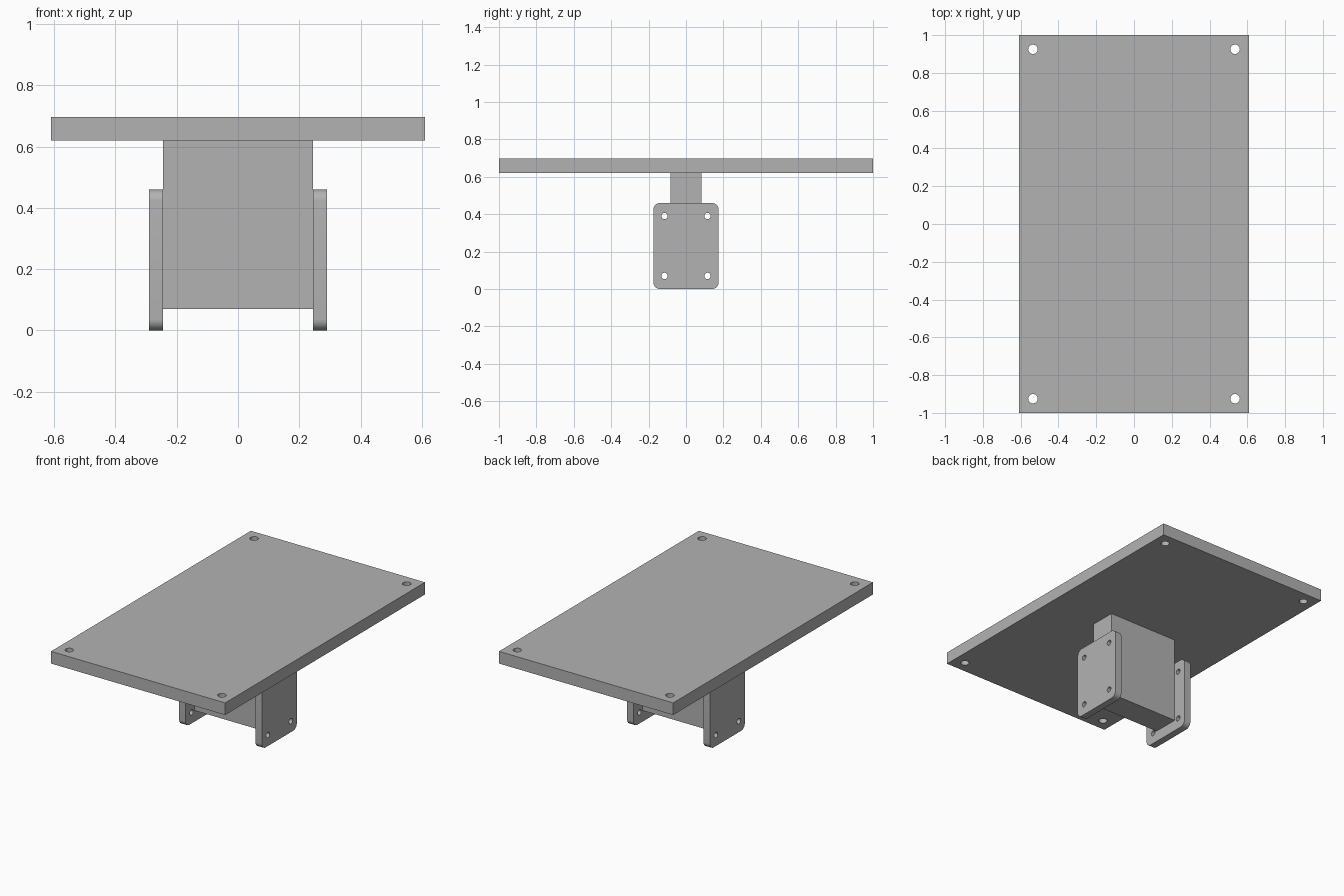
import bpy
import bmesh
from math import cos, sin, pi
from mathutils import Matrix, Vector

cube = bpy.data.objects.get("Cube")
if cube:
    bpy.data.objects.remove(cube, do_unlink=True)

GREY = (0.45, 0.45, 0.45, 1)
grey = bpy.data.materials.new("plain grey")
grey.use_nodes = True
grey.diffuse_color = GREY
grey.node_tree.nodes["Principled BSDF"].inputs["Base Color"].default_value = GREY


def arc(cx, cy, radius, start, end, steps):
    """Points along an arc, both ends included."""
    angles = [start + (end - start) * i / steps for i in range(steps + 1)]
    return [(cx + radius * cos(a), cy + radius * sin(a)) for a in angles]


def rectangle(half_u, half_v, radius=0):
    """Centred rectangle outline with optional rounded corners."""
    points = []
    for i, (su, sv) in enumerate([(1, 1), (-1, 1), (-1, -1), (1, -1)]):
        cu, cv = su * (half_u - radius), sv * (half_v - radius)
        if radius:
            points += arc(cu, cv, radius, i * pi / 2, (i + 1) * pi / 2, 8)
        else:
            points.append((cu, cv))
    return points


def drilled_plate(name, outline, hole_u, hole_v, hole_radius, thickness, matrix):
    """Flat plate with a round hole near each corner."""
    loops = [outline]
    for su in (-1, 1):
        for sv in (-1, 1):
            loops.append(arc(su * hole_u, sv * hole_v, hole_radius, 0, 2 * pi, 32)[:-1])
    bm = bmesh.new()
    for loop in loops:
        verts = [bm.verts.new((u, v, 0)) for u, v in loop]
        for a, b in zip(verts, verts[1:] + verts[:1]):
            bm.edges.new((a, b))
    bmesh.ops.triangle_fill(bm, use_beauty=True, edges=bm.edges[:], normal=Vector((0, 0, 1)))
    bmesh.ops.recalc_face_normals(bm, faces=bm.faces[:])
    mesh = bpy.data.meshes.new(name)
    bm.to_mesh(mesh)
    bm.free()
    obj = bpy.data.objects.new(name, mesh)
    bpy.context.collection.objects.link(obj)
    obj.matrix_world = matrix
    mesh.materials.append(grey)
    solid = obj.modifiers.new("thickness", 'SOLIDIFY')
    solid.thickness = thickness
    solid.offset = 0
    # Bake the thickness, then smooth the holes and rounded corners
    bpy.ops.object.select_all(action='DESELECT')
    obj.select_set(True)
    bpy.context.view_layer.objects.active = obj
    bpy.ops.object.modifier_apply(modifier=solid.name)
    bpy.ops.object.shade_smooth_by_angle(angle=pi / 6)
    return obj


# Large mounting plate on top
drilled_plate("top_plate", rectangle(0.61, 1.0), 0.535, 0.925, 0.025, 0.077,
              Matrix.Translation((0, 0, 0.6585)))

# Upright block under the plate
bpy.ops.mesh.primitive_cube_add(size=1, location=(0, 0, 0.345))
block = bpy.context.object
block.name = "centre_block"
block.scale = (0.49, 0.168, 0.55)
block.data.materials.append(grey)

# Rounded flanges on both ends of the block, turned to face sideways
sideways = Matrix(((0, 0, 1, 0), (1, 0, 0, 0), (0, 1, 0, 0), (0, 0, 0, 1)))
for side, sign in (("left", 1), ("right", -1)):
    drilled_plate(side + "_flange", rectangle(0.175, 0.23, 0.037), 0.115, 0.16, 0.017, 0.045,
                  Matrix.Translation((sign * 0.2675, 0, 0.23)) @ sideways)
